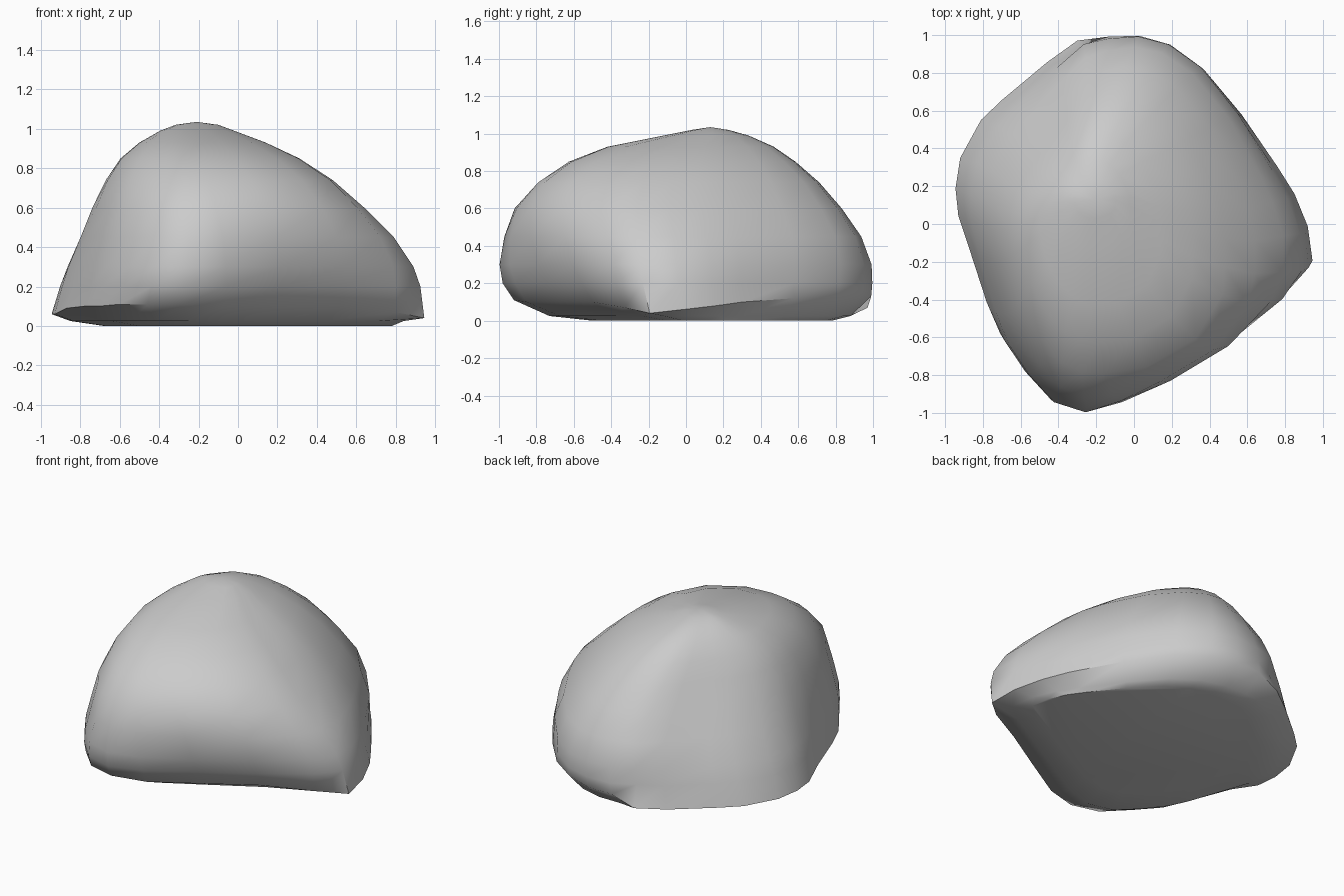
import bpy, bmesh, math

cube = bpy.data.objects.get("Cube")
if cube:
    bpy.data.objects.remove(cube, do_unlink=True)

# Plan outline at the widest, counter-clockwise: x, y, height of the lower rim
OUTLINE = [(.945, -.24, .04), (.92, -.05, .06), (.85, .13, .08), (.76, .28, .1),
           (.57, .57, .12), (.37, .82, .14), (.19, .95, .14), (.02, 1, .13),
           (-.15, 1, .13), (-.3, .98, .07), (-.46, .86, .06), (-.7, .65, .06),
           (-.81, .54, .06), (-.92, .33, .06), (-.945, .16, .06), (-.93, .01, .06),
           (-.87, -.18, .09), (-.78, -.47, .1), (-.71, -.64, .1), (-.6, -.8, .11),
           (-.46, -.95, .11), (-.28, -1, .11), (-.07, -.93, .1), (.22, -.75, .1),
           (.52, -.56, .1), (.8, -.38, .07)]

# Levels: height, x min, x max, y min, y max
RIM = (.1, -.945, .945, -.92, .99)
LEVELS = [(0, -.68, .78, -.5, .78), (.025, -.85, .84, -.73, .88), RIM,
          (.2, -.91, .925, -.98, 1), (.3, -.88, .89, -1, 1),
          (.45, -.82, .79, -.98, .95), (.6, -.76, .64, -.93, .85),
          (.74, -.69, .48, -.8, .73), (.85, -.61, .31, -.63, .6),
          (.93, -.51, .14, -.42, .48), (.99, -.4, -.02, -.12, .34),
          (1.02, -.32, -.1, .03, .23)]


def clamp(value, low, high):
    return max(low, min(high, value))


def ring_points(level):
    """Outline fitted to the level's extents, rounder towards the top."""
    z, x0, x1, y0, y1 = level
    roundness = clamp((z - .2) * 1.1, 0, .8)
    lean = clamp((z - .1) * 1.6, 0, 1)
    points = []
    for x, y, rim in OUTLINE:
        u, v = x / .945, y
        a = math.atan2(v, u)
        u += (math.cos(a) - u) * roundness
        v += (math.sin(a) - v) * roundness
        # Fuller shoulder on the front left, gentler slope on the back right
        swell = 1 + .15 * lean * math.cos(a + math.pi / 4) ** 5
        u = clamp(u * swell, -1, 1)
        v = clamp(v * swell, -1, 1)
        points.append(((x0 + x1 + u * (x1 - x0)) / 2,
                       (y0 + y1 + v * (y1 - y0)) / 2,
                       rim if level is RIM else z))
    return points


# Boulder: rings bridged from the flat base to the off-centre peak
bm = bmesh.new()
rings = [[bm.verts.new(p) for p in ring_points(level)] for level in LEVELS]
count = len(OUTLINE)
for low, high in zip(rings, rings[1:]):
    for i in range(count):
        j = (i + 1) % count
        bm.faces.new((low[i], low[j], high[j], high[i]))
peak = bm.verts.new((-.21, .13, 1.035))
for i in range(count):
    bm.faces.new((rings[-1][i], rings[-1][(i + 1) % count], peak))
bm.faces.new(rings[0][::-1])

# Small chip above the foot at the back
rings[3][9].co.y -= .05
bmesh.ops.recalc_face_normals(bm, faces=bm.faces)

mesh = bpy.data.meshes.new("boulder")
bm.to_mesh(mesh)
bm.free()
boulder = bpy.data.objects.new("boulder", mesh)
bpy.context.collection.objects.link(boulder)

# Stone grey
stone = bpy.data.materials.new("stone_grey")
stone.use_nodes = True
grey = (.6, .6, .6, 1)
stone.diffuse_color = grey
stone.node_tree.nodes["Principled BSDF"].inputs["Base Color"].default_value = grey
mesh.materials.append(stone)

bpy.context.view_layer.objects.active = boulder
boulder.select_set(True)
bpy.ops.object.shade_smooth_by_angle(angle=math.radians(45))
